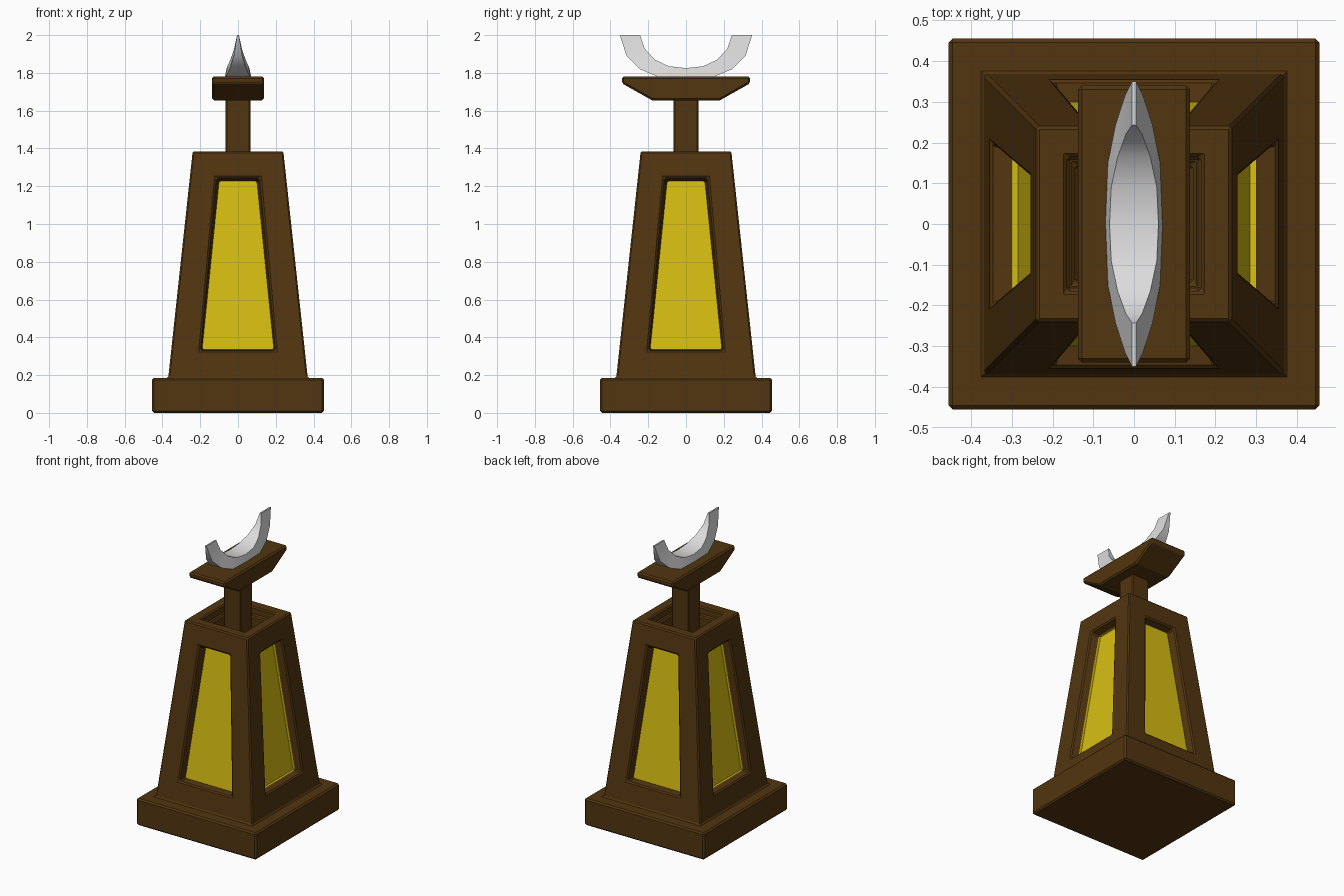
import bpy, bmesh, math
from mathutils import Matrix, Vector

if "Cube" in bpy.data.objects:
    bpy.data.objects.remove(bpy.data.objects["Cube"], do_unlink=True)


def material(name, colour):
    m = bpy.data.materials.new(name)
    m.use_nodes = True
    m.diffuse_color = colour
    m.node_tree.nodes["Principled BSDF"].inputs["Base Color"].default_value = colour
    return m


WOOD = material("dark brown", (0.085, 0.036, 0.005, 1))
GLASS = material("amber yellow", (0.68, 0.52, 0.006, 1))
METAL = material("pale silver", (0.72, 0.72, 0.72, 1))


def finish(name, bm, mat, bevel=0):
    bmesh.ops.remove_doubles(bm, verts=bm.verts, dist=0.0001)
    bmesh.ops.recalc_face_normals(bm, faces=bm.faces)
    mesh = bpy.data.meshes.new(name)
    bm.to_mesh(mesh)
    bm.free()
    obj = bpy.data.objects.new(name, mesh)
    bpy.context.collection.objects.link(obj)
    mesh.materials.append(mat)
    if bevel:
        mod = obj.modifiers.new("edge bevel", "BEVEL")
        mod.width, mod.segments = bevel, 1
        mod.limit_method, mod.angle_limit = "ANGLE", math.radians(30)
    return obj


def loft(bm, rings, closed=True):
    """Join rings of points with quads, capping both ends when closed."""
    rows = [[bm.verts.new(p) for p in ring] for ring in rings]
    for a, b in zip(rows, rows[1:]):
        for i in range(len(a)):
            j = (i + 1) % len(a)
            bm.faces.new((a[i], a[j], b[j], b[i]))
    if closed:
        bm.faces.new(rows[0])
        bm.faces.new(rows[-1])


def square(half, z):
    return [(-half, -half, z), (half, -half, z), (half, half, z), (-half, half, z)]


def trapezoid(low, high):
    """Four corners of a front-facing panel from (half width, depth, height)."""
    (a, y, z), (b, v, w) = low, high
    return [Vector(p) for p in ((-a, -y, z), (a, -y, z), (b, -v, w), (-b, -v, w))]


def prism(name, rings, bevel):
    bm = bmesh.new()
    loft(bm, rings)
    return finish(name, bm, WOOD, bevel)


# Plinth, skirting and stem
prism("plinth", [square(0.455, 0), square(0.455, 0.185)], 0.01)
prism("skirting", [square(0.38, 0.18), square(0.363, 0.2)], 0)
prism("stem", [square(0.065, 1.24), square(0.065, 1.67)], 0.006)

# Tapered body: four walls with window openings, and a stepped well in the top
LOW, HIGH = (0.37, 0.18), (0.24, 1.385)


def wall_depth(z):
    t = (z - LOW[1]) / (HIGH[1] - LOW[1])
    return LOW[0] + t * (HIGH[0] - LOW[0])


bm = bmesh.new()
outer = trapezoid((LOW[0], *LOW), (HIGH[0], *HIGH))
opening = trapezoid((0.2, wall_depth(0.33), 0.33), (0.117, wall_depth(1.245), 1.245))
pane = trapezoid((0.19, 0.3, 0.335), (0.1, 0.205, 1.228))
turns = [Matrix.Rotation(k * math.pi / 2, 3, "Z") for k in range(4)]
for turn in turns:
    loft(bm, [[turn @ p for p in ring] for ring in (outer, opening, pane)], closed=False)
loft(bm, [square(HIGH[0], HIGH[1]), square(0.165, HIGH[1]), square(0.165, 1.33),
          square(0.145, 1.33), square(0.145, 1.25)], closed=False)
bm.faces.new([bm.verts.new(p) for p in square(0.145, 1.25)])
bm.faces.new([bm.verts.new(p) for p in square(*LOW)])
finish("body", bm, WOOD, 0.008)

# Window panes; the two side ones are set a little deeper behind a border
for turn, side in zip(turns, ("front", "left", "back", "right")):
    bm = bmesh.new()
    face = bm.faces.new([bm.verts.new(turn @ p) for p in pane])
    if side in ("left", "right"):
        bmesh.ops.inset_individual(bm, faces=[face], thickness=0.006)
        face.normal_update()
        push = face.normal * -0.015
        for v in face.verts:
            v.co += push
    obj = finish(side + "_window", bm, GLASS)
    outward = turn @ Vector((0, -1, 0))
    if obj.data.polygons[0].normal.dot(outward) < 0:
        obj.data.flip_normals()

# Cradle on the stem, extruded across x
half = [(0.18, 1.655), (0.34, 1.745), (0.34, 1.78)]
profile = half + [(-y, z) for y, z in reversed(half)]
prism("cradle", [[(x, y, z) for y, z in profile] for x in (-0.138, 0.138)], 0.01)

# Crescent: each station holds y, z and half width of the outer and inner edges
stations = [((0.35, 2.0, 0.005), (0.243, 2.0, 0.005)),
            ((0.315, 1.89, 0.022), (0.22, 1.93, 0.02)),
            ((0.245, 1.82, 0.045), (0.165, 1.87, 0.04)),
            ((0.15, 1.78, 0.064), (0.09, 1.835, 0.056)),
            ((0, 1.765, 0.073), (0, 1.825, 0.06))]


def section(station, sign):
    (y, z, w), (v, u, n) = station
    return [(-w, sign * y, z), (w, sign * y, z), (n, sign * v, u), (-n, sign * v, u)]


bm = bmesh.new()
loft(bm, [section(s, 1) for s in stations] + [section(s, -1) for s in stations[-2::-1]])
crescent = finish("crescent", bm, METAL)
bpy.ops.object.select_all(action="DESELECT")
crescent.select_set(True)
bpy.context.view_layer.objects.active = crescent
bpy.ops.object.shade_smooth_by_angle(angle=math.radians(35))
